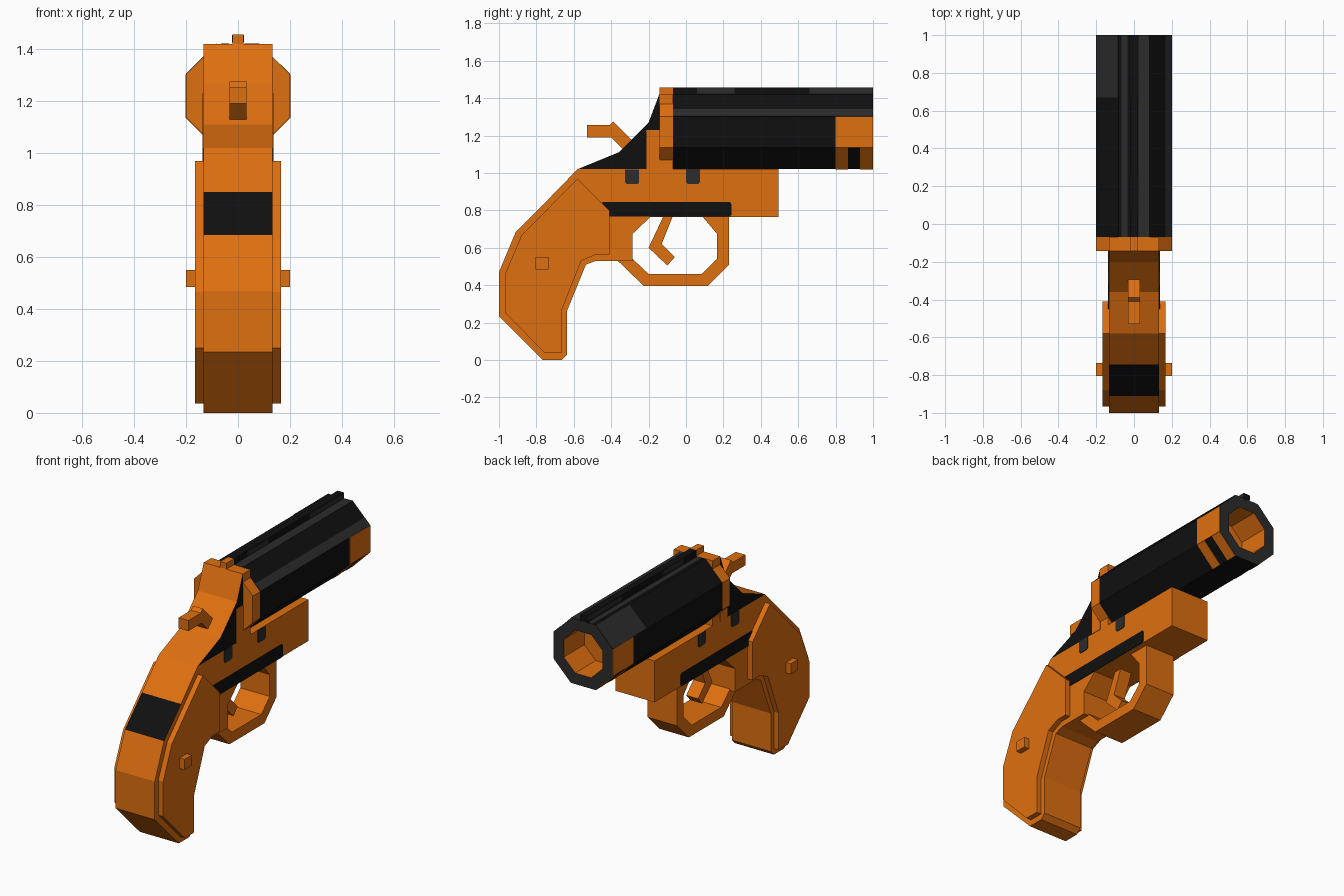
import bpy, bmesh, math
from mathutils import Vector

if "Cube" in bpy.data.objects:
    bpy.data.objects.remove(bpy.data.objects["Cube"])


def material(name, rgb):
    m = bpy.data.materials.new(name)
    m.diffuse_color = (*rgb, 1)
    m.use_nodes = True
    m.node_tree.nodes["Principled BSDF"].inputs["Base Color"].default_value = m.diffuse_color
    return m


ORANGE = material("orange", (0.74, 0.16, 0.005))
BLACK = material("black", (0.0052, 0.0052, 0.0052))
GREY = material("dark_grey", (0.025, 0.025, 0.026))


def finish(name, bm, *mats):
    bmesh.ops.recalc_face_normals(bm, faces=bm.faces)
    me = bpy.data.meshes.new(name)
    bm.to_mesh(me)
    bm.free()
    for m in mats:
        me.materials.append(m)
    ob = bpy.data.objects.new(name, me)
    bpy.context.collection.objects.link(ob)
    return ob


def prism(name, profile, half, *mats, rule=None):
    """Extrude a (y, z) side profile symmetrically across x."""
    bm = bmesh.new()
    f = bm.faces.new([bm.verts.new((-half, y, z)) for y, z in profile])
    ext = bmesh.ops.extrude_face_region(bm, geom=[f])["geom"]
    for v in ext:
        if isinstance(v, bmesh.types.BMVert):
            v.co.x = half
    bmesh.ops.recalc_face_normals(bm, faces=bm.faces)
    if rule:
        for f in bm.faces:
            f.material_index = rule(f)
    return finish(name, bm, *mats)


def rect(y0, y1, z0, z1):
    return [(y0, z0), (y1, z0), (y1, z1), (y0, z1)]


# Frame and grip core in one silhouette, with a black band on the back strap
def band(f):
    c = f.calc_center_median()
    return int(abs(f.normal.x) < 0.5 and c.y < -0.75 and 0.70 < c.z < 0.84)


prism("frame_and_grip", [
    (-0.58, 1.02), (-0.745, 0.85), (-0.91, 0.685), (-1, 0.47), (-1, 0.235),
    (-0.765, 0), (-0.665, 0), (-0.635, 0.03), (-0.635, 0.265), (-0.535, 0.51),
    (-0.48, 0.53), (-0.285, 0.53), (-0.285, 0.675), (-0.19, 0.765),
    (0.495, 0.765), (0.495, 1.02)], 0.133, ORANGE, BLACK, rule=band)

# Sloped hump behind the barrel: black sides, orange back
prism("rear_hump", [
    (-0.58, 1.02), (-0.36, 1.11), (-0.2, 1.27), (-0.143, 1.42), (-0.143, 1.02)],
    0.133, ORANGE, BLACK, rule=lambda f: int(abs(f.normal.x) > 0.5))
prism("hump_side_plate", rect(-0.21, -0.14, 1.02, 1.23), 0.136, ORANGE)
prism("breech_block", rect(-0.143, -0.07, 1.02, 1.42), 0.133, ORANGE)
prism("rear_sight", rect(-0.143, -0.07, 1.41, 1.456), 0.021, ORANGE)

# Grip panels and screw
prism("grip_panels", [
    (-0.58, 0.97), (-0.41, 0.80), (-0.41, 0.565), (-0.48, 0.565), (-0.56, 0.53),
    (-0.665, 0.265), (-0.665, 0.037), (-0.755, 0.037), (-0.965, 0.25),
    (-0.965, 0.465), (-0.88, 0.665)], 0.166, ORANGE)
prism("grip_screw", rect(-0.805, -0.735, 0.485, 0.55), 0.2, ORANGE)

# Flat frame details
prism("frame_stripe", [
    (-0.41, 0.766), (0.235, 0.766), (0.242, 0.775), (0.242, 0.835),
    (0.235, 0.845), (-0.45, 0.845)], 0.137, BLACK)
for i, y in enumerate((-0.325, 0.0)):
    prism(f"frame_pin_{i + 1}", [
        (y, 1.019), (y, 0.95), (y + 0.01, 0.94), (y + 0.065, 0.94),
        (y + 0.075, 0.95), (y + 0.075, 1.019)], 0.137, GREY)

# Trigger guard, trigger and hammer
prism("trigger_guard", [
    (-0.37, 0.535), (-0.225, 0.395), (0.115, 0.395), (0.23, 0.51), (0.23, 0.77),
    (0.085, 0.77), (0.165, 0.675), (0.165, 0.54), (0.085, 0.46), (-0.2, 0.46),
    (-0.285, 0.54)], 0.1, ORANGE)
prism("trigger", [
    (-0.12, 0.77), (-0.2, 0.6), (-0.1, 0.505), (-0.06, 0.55), (-0.13, 0.62),
    (-0.07, 0.77)], 0.04, ORANGE)
prism("hammer", [
    (-0.53, 1.255), (-0.41, 1.255), (-0.39, 1.275), (-0.27, 1.155),
    (-0.31, 1.10), (-0.40, 1.19), (-0.53, 1.19)], 0.033, ORANGE)

# Octagonal barrel and rear flange
AXIS_Z, APO = 1.22, 0.2
EDGE = APO * math.tan(math.pi / 8)


def octagon_tube(name, stations, mats, indices):
    """Loft octagons of (y, apothem); both ends are capped."""
    bm = bmesh.new()
    rings = []
    for y, apo in stations:
        r = apo / math.cos(math.pi / 8)
        angles = [math.pi / 8 + k * math.pi / 4 for k in range(8)]
        rings.append([bm.verts.new((r * math.cos(a), y, AXIS_Z + r * math.sin(a)))
                      for a in angles])
    for a, b, mi in zip(rings, rings[1:], indices):
        for k in range(8):
            n = (k + 1) % 8
            bm.faces.new((a[k], a[n], b[n], b[k])).material_index = mi
    bm.faces.new(rings[0])
    bm.faces.new(rings[-1]).material_index = indices[-1]
    return finish(name, bm, *mats)


octagon_tube("barrel", [(-0.07, APO), (1, APO), (1, 0.132), (0.8, 0.132)],
             (BLACK, GREY, ORANGE), (0, 1, 2))
octagon_tube("rear_flange", [(-0.143, APO), (-0.07, APO)], (ORANGE,), (0,))


# Thin painted plates on barrel facets, placed by facet angle
def facet_plate(name, deg, t0, t1, y0, y1, mat):
    a = math.radians(deg)
    n = Vector((math.cos(a), 0, math.sin(a)))
    t = Vector((-math.sin(a), 0, math.cos(a)))
    bm = bmesh.new()
    bmesh.ops.create_cube(bm, size=1)
    for v in bm.verts:
        u, w, d = (c + 0.5 for c in v.co)
        v.co = (Vector((0, y0 + w * (y1 - y0), AXIS_Z))
                + t * (t0 + u * (t1 - t0)) + n * (APO - 0.002 + 0.004 * d))
    finish(name, bm, mat)


for side, face, low in (("right", 0, -45), ("left", 180, -135)):
    facet_plate(f"muzzle_panel_{side}", face, -EDGE, EDGE, 0.8, 0.999, ORANGE)
    facet_plate(f"muzzle_stripe_a_{side}", low, -EDGE, EDGE, 0.8, 0.865, ORANGE)
    facet_plate(f"muzzle_stripe_b_{side}", low, -EDGE, EDGE, 0.93, 0.999, ORANGE)
facet_plate("barrel_highlight_right", 45, -EDGE, -0.03, -0.069, 0.999, GREY)
facet_plate("barrel_patch_left", 135, -EDGE, EDGE, 0.67, 0.999, GREY)
facet_plate("barrel_top_strip_right", 90, -EDGE, -0.025, -0.069, 0.999, GREY)
facet_plate("barrel_top_strip_left", 90, 0.035, 0.065, -0.069, 0.999, GREY)

# Sighting rib with grey inlays
prism("sight_rib", rect(-0.07, 1, 1.41, 1.456), 0.021, BLACK)
for i, (y0, y1) in enumerate(((0.06, 0.26), (0.66, 0.999))):
    prism(f"rib_inlay_{i + 1}", rect(y0, y1, 1.425, 1.454), 0.024, GREY)
